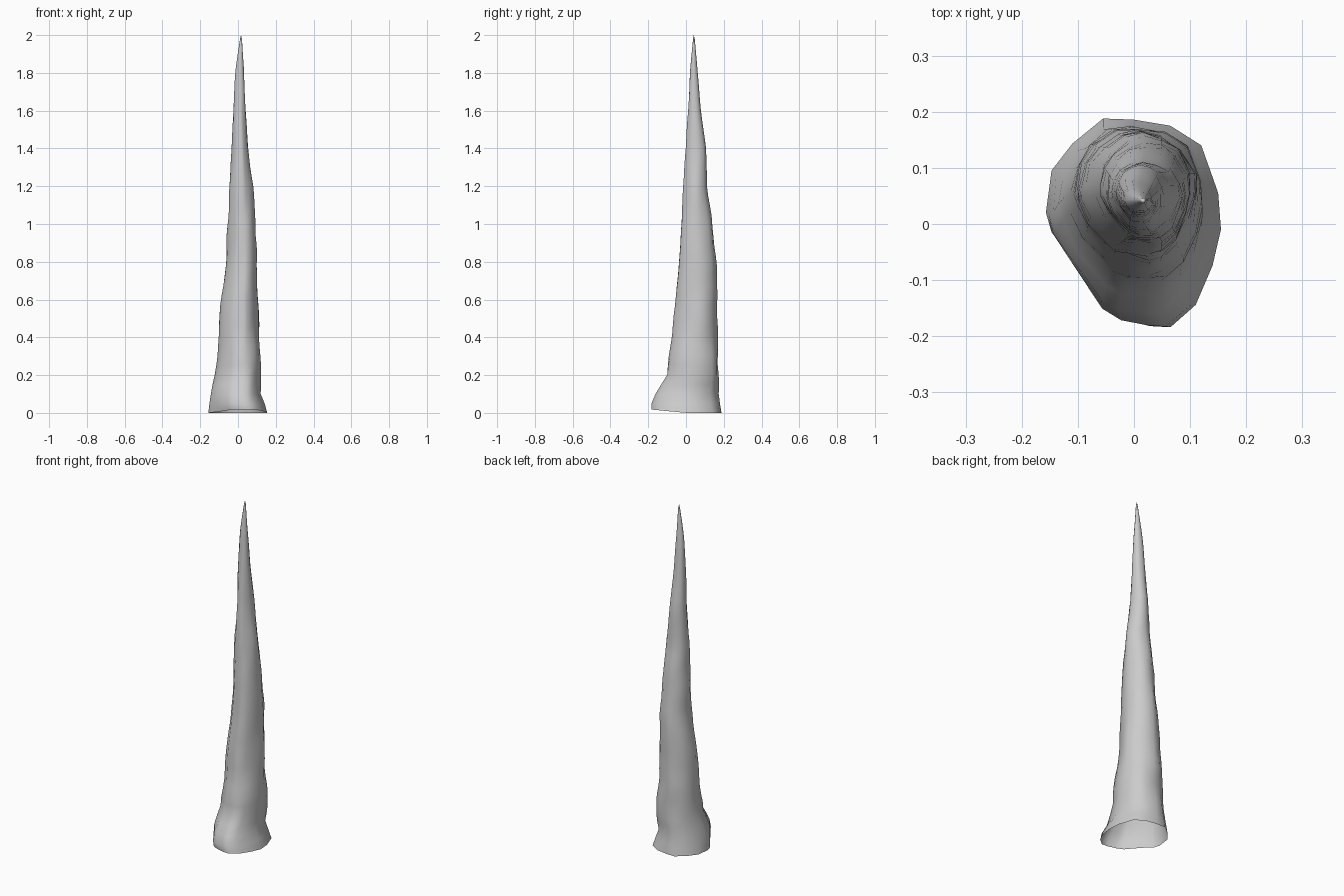
import bpy, math
from mathutils import Vector, noise

if "Cube" in bpy.data.objects:
    bpy.data.objects.remove(bpy.data.objects["Cube"])

# Foot outline seen from above (counter-clockwise)
foot = [(.155, -.01), (.15, .055), (.12, .14), (.065, .175), (0, .186), (-.055, .188),
        (-.11, .143), (-.147, .095), (-.157, .02), (-.147, -.015), (-.105, -.067),
        (-.055, -.147), (-.02, -.168), (.03, -.183), (.065, -.185), (.11, -.145), (.14, -.075)]

# Silhouette: z, x min, x max, y min, y max
profile = [(0, -.156, .156, -.186, .187), (.05, -.15, .142, -.187, .18),
           (.1, -.14, .12, -.165, .172), (.2, -.117, .122, -.105, .172),
           (.28, -.11, .127, -.098, .174), (.4, -.103, .113, -.073, .167),
           (.6, -.087, .103, -.05, .165), (.8, -.066, .1, -.04, .162),
           (1.0, -.056, .092, -.028, .137), (1.2, -.046, .08, -.014, .113),
           (1.4, -.033, .054, 0, .106), (1.6, -.025, .041, .012, .08),
           (1.8, -.016, .032, .021, .062), (1.9, -.002, .025, .03, .053),
           (1.98, .011, .021, .037, .046)]


def extents(z):
    for a, b in zip(profile, profile[1:]):
        if z <= b[0]:
            t = (z - a[0]) / (b[0] - a[0])
            return [p + (q - p) * t for p, q in zip(a[1:], b[1:])]
    return profile[-1][1:]


# Lofted rings: irregular foot blending into a lumpy, wandering taper
levels = [0, .025, .05, .1, .15] + [.2 + .0525 * i for i in range(34)] + [1.98]
n = len(foot)
verts, faces = [], []
for z in levels:
    x0, x1, y0, y1 = extents(z)
    cx, cy, rx, ry = (x0 + x1) / 2, (y0 + y1) / 2, (x1 - x0) / 2, (y1 - y0) / 2
    w = max(.25, 1 - z / .3) if z < 1 else .15
    for fx, fy in foot:
        u, v = fx / .156, fy / .187
        a = math.atan2(v, u)
        px = w * u + (1 - w) * math.cos(a)
        py = w * v + (1 - w) * math.sin(a)
        lump = noise.noise(Vector((px * 1.8, py * 1.8, z * 4.5)))
        fine = noise.noise(Vector((px * 3 + 7, py * 3, z * 9)))
        k = 1 + min(1, z / .2) * (.10 * lump + .05 * fine)
        # long drip groove left of the front
        k -= .1 * math.exp(-((a + 2.1) / .3) ** 2) * min(1, z / .25) * max(0, 1 - z / 1.1)
        lift = .018 * max(0, -fy / .187) if z == 0 else 0
        verts.append((cx + rx * px * k, cy + ry * py * k, z + lift))
for r in range(len(levels) - 1):
    for i in range(n):
        j = (i + 1) % n
        faces.append((r * n + i, r * n + j, (r + 1) * n + j, (r + 1) * n + i))

# Pointed tip, underside left open
tip = len(verts)
verts.append((.016, .041, 2.0))
top = (len(levels) - 1) * n
faces += [(top + i, top + (i + 1) % n, tip) for i in range(n)]

mesh = bpy.data.meshes.new("stalagmite")
mesh.from_pydata(verts, [], faces)
mesh.polygons.foreach_set("use_smooth", [True] * len(faces))
mesh.update()
spike = bpy.data.objects.new("stalagmite", mesh)
bpy.context.collection.objects.link(spike)
